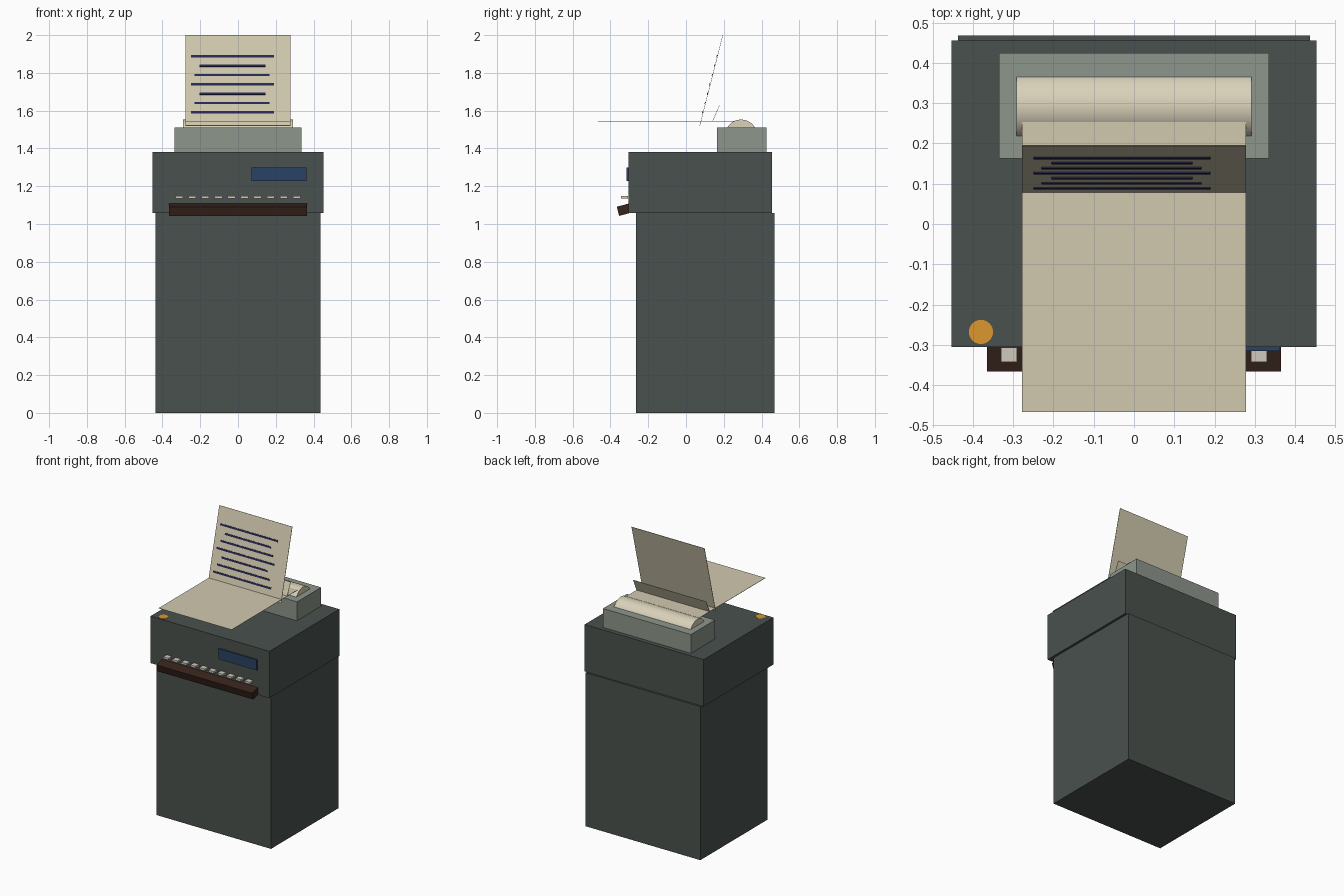
import bpy
from math import radians, atan2, hypot, pi

if "Cube" in bpy.data.objects:
    bpy.data.objects.remove(bpy.data.objects["Cube"])


def material(name, rgb):
    # sRGB bytes to linear colour
    m = bpy.data.materials.new(name)
    m.diffuse_color = (*[(c / 255) ** 2.2 for c in rgb], 1)
    m.use_nodes = True
    m.node_tree.nodes["Principled BSDF"].inputs["Base Color"].default_value = m.diffuse_color
    return m


dark = material("dark_green_metal", (75, 82, 78))
pale = material("pale_green_metal", (140, 149, 138))
paper = material("paper", (208, 200, 174))
roll_mat = material("roll_paper", (216, 208, 184))
brown = material("dark_brown", (58, 40, 33))
cream = material("key_cream", (205, 201, 188))
blue = material("display_blue", (47, 68, 100))
ink = material("ink", (42, 44, 84))
orange = material("lamp_orange", (220, 150, 50))


def box(name, centre, size, mat, tilt=0.0):
    bpy.ops.mesh.primitive_cube_add(size=1, location=centre, rotation=(tilt, 0, 0))
    ob = bpy.context.object
    ob.name = name
    ob.scale = size
    ob.data.materials.append(mat)
    bpy.ops.object.transform_apply(location=False, rotation=False, scale=True)
    return ob


def span(name, x, y, z, mat):
    # Box from its min/max extents
    return box(name, [sum(r) / 2 for r in (x, y, z)], [r[1] - r[0] for r in (x, y, z)], mat)


def cylinder(name, centre, radius, depth, mat, rot=(0, 0, 0)):
    bpy.ops.mesh.primitive_cylinder_add(vertices=32, radius=radius, depth=depth,
                                        location=centre, rotation=rot)
    ob = bpy.context.object
    ob.name = name
    ob.data.materials.append(mat)
    bpy.ops.object.shade_smooth_by_angle(angle=radians(35))
    return ob


def sheet(name, a, b, half_width):
    # Thin sheet running between two (y, z) points
    dy, dz = b[0] - a[0], b[1] - a[1]
    return box(name, (0, (a[0] + b[0]) / 2, (a[1] + b[1]) / 2),
               (half_width * 2, hypot(dy, dz), 0.002), paper, atan2(dz, dy))


# Housing
span("cabinet", (-0.437, 0.437), (-0.265, 0.468), (0, 1.057), dark)
span("head", (-0.453, 0.453), (-0.305, 0.455), (1.057, 1.38), dark)
span("roll_holder", (-0.335, 0.335), (0.163, 0.425), (1.38, 1.51), pale)

# Paper roll and sheets
cylinder("paper_roll", (0, 0.292, 1.468), 0.085, 0.584, roll_mat, (0, pi / 2, 0))
sheet("flat_sheet", (-0.467, 1.543), (0.253, 1.543), 0.278)
low, high = (0.073, 1.52), (0.195, 2.0)
sheet("upright_sheet", low, high, 0.278)
sheet("tear_flap", (0.14, 1.543), (0.177, 1.627), 0.278)

# Printed lines on the upright sheet
slope = (high[0] - low[0]) / (high[1] - low[1])
extents = [(-0.25, 0.19), (-0.205, 0.145), (-0.23, 0.168)]
for i in range(7):
    x0, x1 = extents[i % 3]
    z = 1.888 - 0.0495 * i
    y = low[0] + (z - low[1]) * slope - 0.003
    box(f"printed_line_{i}", ((x0 + x1) / 2, y, z), (x1 - x0, 0.012, 0.003), ink,
        atan2(1, slope))

# Key shelf and keys
box("key_shelf", (0, -0.312, 1.08), (0.73, 0.1, 0.05), brown, radians(15))
for i in range(10):
    box(f"key_{i}", (-0.31 + i * 0.62 / 9, -0.325, 1.141), (0.04, 0.036, 0.014), cream)

# Display panel and indicator lamp
span("display", (0.072, 0.362), (-0.315, -0.3), (1.228, 1.30), blue)
cylinder("indicator_lamp", (-0.38, -0.268, 1.376), 0.03, 0.011, orange)
